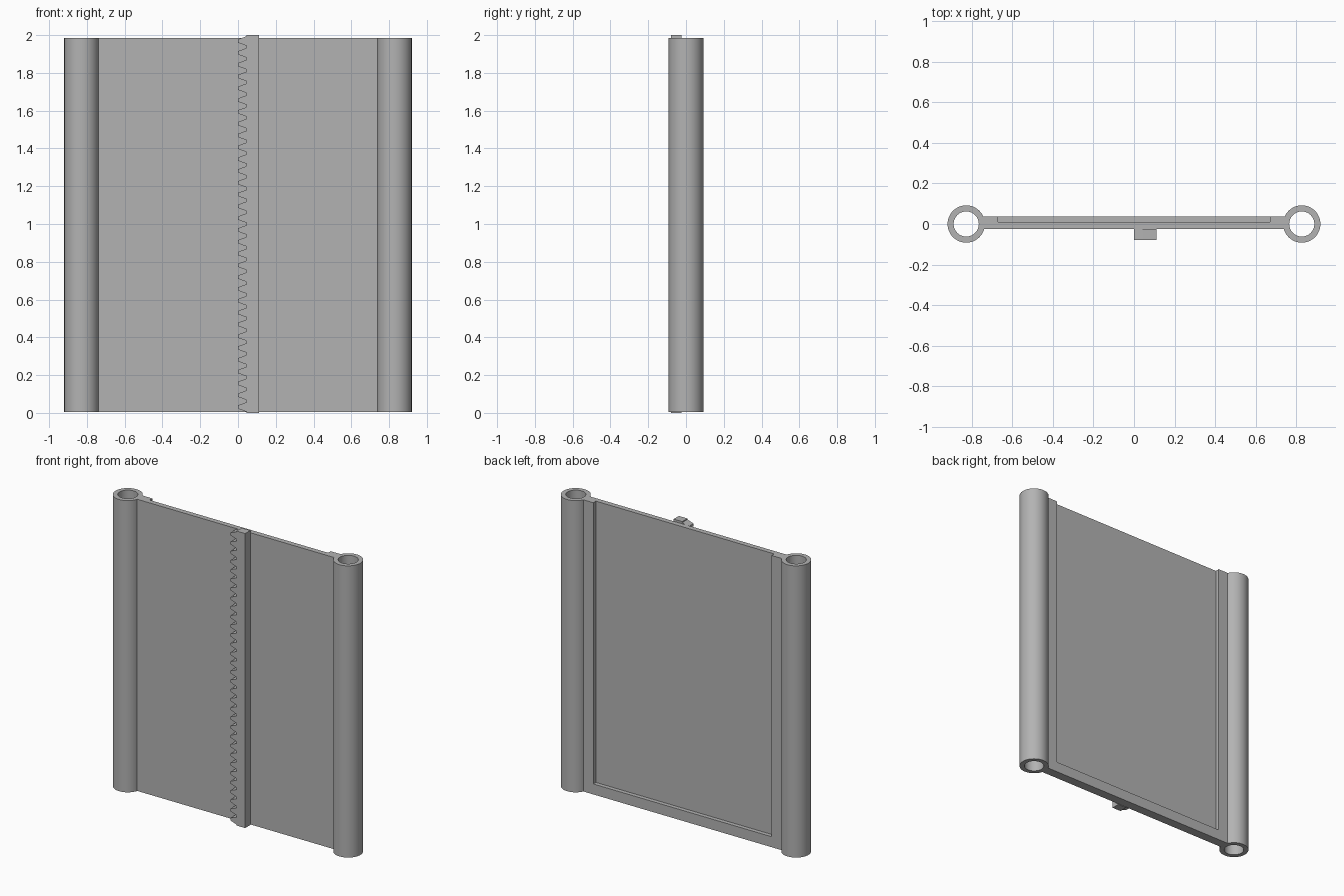
import bpy
import bmesh
from math import cos, sin, tau, radians
from mathutils import Vector

if "Cube" in bpy.data.objects:
    bpy.data.objects.remove(bpy.data.objects["Cube"], do_unlink=True)

GREY = (0.45, 0.45, 0.45, 1)
grey = bpy.data.materials.new("plain grey")
grey.use_nodes = True
grey.diffuse_color = GREY
grey.node_tree.nodes["Principled BSDF"].inputs["Base Color"].default_value = GREY

BOTTOM, TOP = 0.004, 1.985


def finish(name, bm):
    bmesh.ops.recalc_face_normals(bm, faces=bm.faces)
    mesh = bpy.data.meshes.new(name)
    bm.to_mesh(mesh)
    bm.free()
    mesh.materials.append(grey)
    obj = bpy.data.objects.new(name, mesh)
    bpy.context.collection.objects.link(obj)
    return obj


def prism(name, outline, offset):
    """Extrude a closed outline of 3D points along an offset."""
    bm = bmesh.new()
    face = bm.faces.new([bm.verts.new(p) for p in outline])
    extruded = bmesh.ops.extrude_face_region(bm, geom=[face], use_keep_orig=True)
    moved = [g for g in extruded["geom"] if isinstance(g, bmesh.types.BMVert)]
    bmesh.ops.translate(bm, verts=moved, vec=offset)
    return finish(name, bm)


def box(name, x0, x1, y0, y1, z0, z1):
    outline = [(x0, y0, z0), (x1, y0, z0), (x1, y1, z0), (x0, y1, z0)]
    return prism(name, outline, Vector((0, 0, z1 - z0)))


def tube(name, x, outer=0.092, inner=0.062, sides=64):
    """Hollow upright tube, open at both ends."""
    bm = bmesh.new()
    corners = [(outer, BOTTOM), (outer, TOP), (inner, TOP), (inner, BOTTOM)]
    rings = []
    for i in range(sides):
        c, s = cos(tau * i / sides), sin(tau * i / sides)
        rings.append([bm.verts.new((x + r * c, r * s, z)) for r, z in corners])
    for i in range(sides):
        a, b = rings[i], rings[(i + 1) % sides]
        for k in range(4):
            n = (k + 1) % 4
            bm.faces.new((a[k], b[k], b[n], a[n]))
    obj = finish(name, bm)
    bpy.ops.object.select_all(action='DESELECT')
    obj.select_set(True)
    bpy.context.view_layer.objects.active = obj
    bpy.ops.object.shade_smooth_by_angle(angle=radians(30))


# Side tubes
for side, sign in (("left", 1), ("right", -1)):
    tube(side + "_tube", sign * 0.828)

# Panel with a shallow back pocket that is open at the top
panel = box("panel", -0.752, 0.752, -0.025, 0.038, BOTTOM, TOP)
cutter = box("pocket_cutter", -0.67, 0.67, 0.01, 0.1, 0.075, TOP + 0.1)
cutter.hide_render = True
cut = panel.modifiers.new("pocket", 'BOOLEAN')
cut.operation = 'DIFFERENCE'
cut.solver = 'EXACT'
cut.object = cutter
bpy.context.view_layer.objects.active = panel
bpy.ops.object.modifier_apply(modifier=cut.name)
bpy.data.objects.remove(cutter, do_unlink=True)

# Toothed rack on the front: trapezoid teeth facing right
TEETH, ROOT = 32, 0.045
pitch = 2 / TEETH
outline = [(0.11, 2), (0.11, 0)]
for i in range(TEETH):
    for x, t in ((ROOT, 0.1), (0, 0.36), (0, 0.64), (ROOT, 0.9)):
        outline.append((x, (i + t) * pitch))
outline.insert(2, (ROOT, 0))
outline.append((ROOT, 2))
prism("toothed_rack", [(x, -0.08, z) for x, z in outline], Vector((0, 0.056, 0)))
